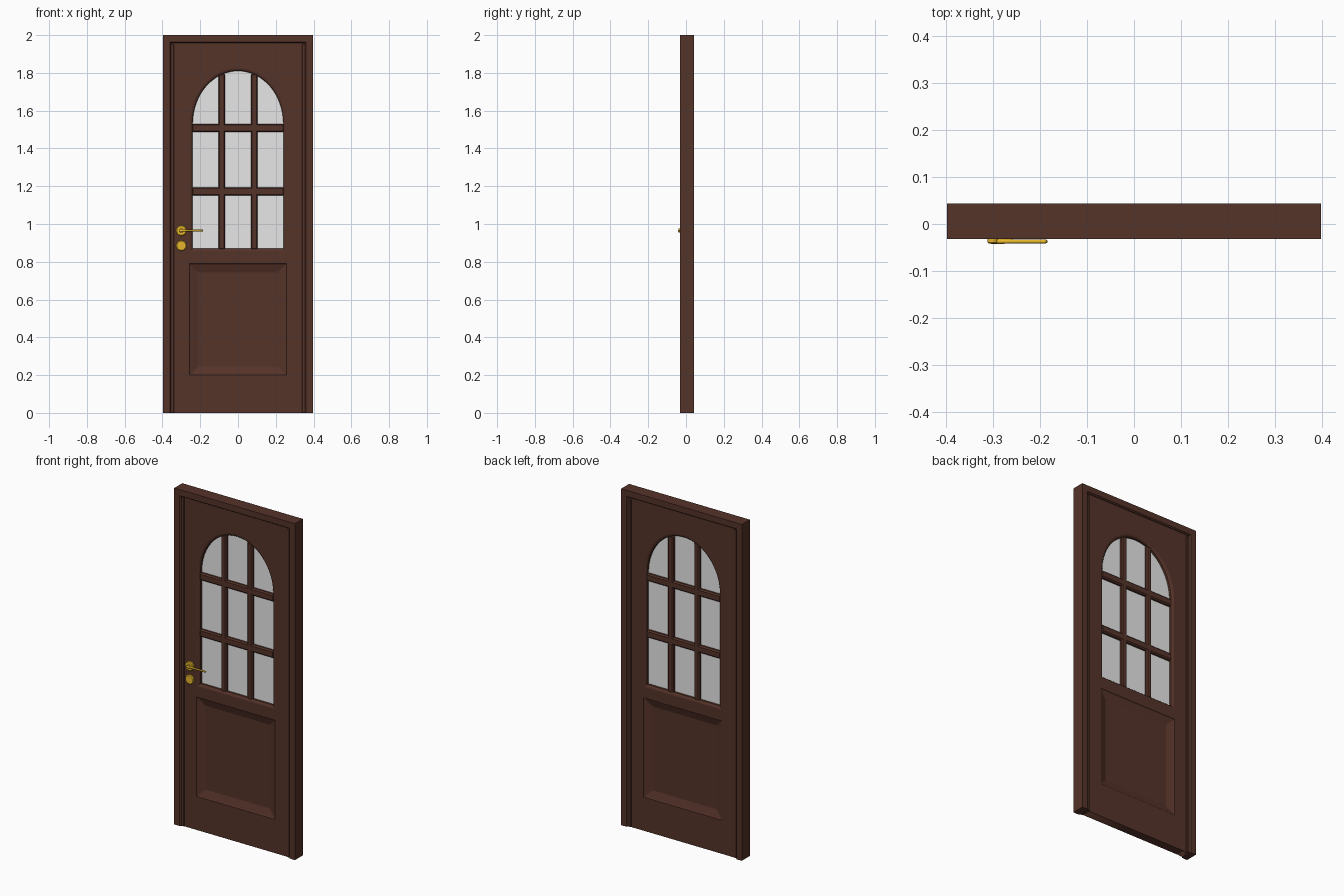
import bpy, bmesh, math
from mathutils import Vector, Matrix

if "Cube" in bpy.data.objects:
    bpy.data.objects.remove(bpy.data.objects["Cube"])


def material(name, color):
    m = bpy.data.materials.new(name)
    m.use_nodes = True
    m.diffuse_color = color
    m.node_tree.nodes["Principled BSDF"].inputs["Base Color"].default_value = color
    return m


WOOD = material("dark brown wood", (0.09, 0.033, 0.022, 1))
GLASS = material("pale glass", (0.8, 0.8, 0.8, 1))
BRASS = material("brass", (0.8, 0.47, 0.025, 1))

HALF_W, HEIGHT = 0.397, 2.0
FRONT, BACK = -0.032, 0.043          # faces of the frame
MID = (FRONT + BACK) / 2
LEAF = 0.026                         # half thickness of the door leaf


def finish(name, bm, mat, smooth=False):
    bmesh.ops.recalc_face_normals(bm, faces=bm.faces)
    me = bpy.data.meshes.new(name)
    bm.to_mesh(me)
    bm.free()
    me.materials.append(mat)
    ob = bpy.data.objects.new(name, me)
    bpy.context.collection.objects.link(ob)
    if smooth:
        bpy.ops.object.select_all(action='DESELECT')
        ob.select_set(True)
        bpy.context.view_layer.objects.active = ob
        bpy.ops.object.shade_smooth_by_angle(angle=math.radians(40))
    return ob


def box(name, x, y, z, mat, bevel=0.0):
    bm = bmesh.new()
    bmesh.ops.create_cube(bm, size=1)
    for v in bm.verts:
        for i, (lo, hi) in enumerate((x, y, z)):
            v.co[i] = hi if v.co[i] > 0 else lo
    if bevel:
        bmesh.ops.bevel(bm, geom=bm.edges[:], offset=bevel, segments=1, affect='EDGES')
    return finish(name, bm, mat)


def loft(name, rings, mat, ring_closed=True, wrap=False, cap=False, smooth=False):
    """Bridge consecutive rings of points that have equal counts."""
    bm = bmesh.new()
    vs = [[bm.verts.new(p) for p in ring] for ring in rings]
    n = len(vs[0])
    for a, b in zip(vs, vs[1:] + ([vs[0]] if wrap else [])):
        for i in range(n if ring_closed else n - 1):
            j = (i + 1) % n
            bm.faces.new((a[i], a[j], b[j], b[i]))
    if cap and ring_closed:
        bm.faces.new(vs[-1])
    elif cap:
        for i in (0, n - 1):
            bm.faces.new([r[i] for r in vs])
    return finish(name, bm, mat, smooth)


# Outlines in the x-z plane
def arch(grow):
    hw, spring, rise, low = 0.24 + grow, 1.53, 0.28 + grow, 0.87 - grow
    curve = [(hw * math.cos(math.pi * i / 32), spring + rise * math.sin(math.pi * i / 32))
             for i in range(33)]
    return [(hw, low)] + curve + [(-hw, low)]


def panel(inset):
    x, lo, hi = 0.257 - inset, 0.2 + inset, 0.79 - inset
    return [(x, lo), (x, hi), (-x, hi), (-x, lo)]


def at_y(outline, y):
    return [(x, y, z) for x, z in outline]


# Outer frame: a mitred profile swept up, across and down
def frame_path(inset, y):
    x = HALF_W - inset
    return [(-x, y, 0), (-x, y, HEIGHT - inset), (x, y, HEIGHT - inset), (x, y, 0)]


frame_profile = [(0, FRONT), (0.036, FRONT), (0.042, FRONT + 0.008),
                 (0.042, BACK - 0.008), (0.036, BACK), (0, BACK)]
loft("frame", [frame_path(d, y) for d, y in frame_profile], WOOD,
     ring_closed=False, wrap=True, cap=True)

# Door stops beside the leaf
for side, name in ((-1, "right_stop"), (1, "left_stop")):
    xs = sorted((side * 0.338, side * 0.357))
    box(name, xs, (FRONT + 0.006, BACK - 0.006), (0, 1.952), WOOD, 0.003)

# Door leaf: a slab with an arched window and a panel opening
cu = bpy.data.curves.new("leaf_outline", 'CURVE')
cu.dimensions, cu.fill_mode, cu.extrude = '2D', 'BOTH', LEAF
slab = [(-0.356, 0), (0.356, 0), (0.356, 1.958), (-0.356, 1.958)]
for outline in (slab, arch(0.014), panel(0)):
    sp = cu.splines.new('POLY')
    sp.points.add(len(outline) - 1)
    for p, (x, z) in zip(sp.points, outline):
        p.co = (x, z, 0, 1)
    sp.use_cyclic_u = True
tmp = bpy.data.objects.new("leaf_outline", cu)
bpy.context.collection.objects.link(tmp)
bpy.context.view_layer.update()
flat = bpy.data.meshes.new_from_object(tmp.evaluated_get(bpy.context.evaluated_depsgraph_get()))
bpy.data.objects.remove(tmp)
bm = bmesh.new()
bm.from_mesh(flat)
bmesh.ops.remove_doubles(bm, verts=bm.verts, dist=0.0001)
bmesh.ops.transform(bm, verts=bm.verts,
                    matrix=Matrix.Translation((0, MID, 0)) @ Matrix.Rotation(math.pi / 2, 4, 'X'))
finish("door_leaf", bm, WOOD)

# Window moulding, rounded on both sides
steps = [(0.014, -LEAF), (0.006, -LEAF + 0.003), (0, -LEAF + 0.010),
         (0, LEAF - 0.010), (0.006, LEAF - 0.003), (0.014, LEAF)]
loft("window_moulding", [at_y(arch(g), MID + y) for g, y in steps], WOOD)

# Sunken lower panel with sloping borders, front and back
for s, name in ((-1, "front_panel"), (1, "back_panel")):
    loft(name, [at_y(panel(i), MID + s * d)
                for i, d in ((0, LEAF), (0.004, LEAF - 0.004), (0.046, LEAF - 0.018))],
         WOOD, cap=True)

# Glass sheet
bm = bmesh.new()
front = bm.faces.new([bm.verts.new(p) for p in at_y(arch(0.002), MID - 0.003)])
ext = bmesh.ops.extrude_face_region(bm, geom=[front])
bmesh.ops.translate(bm, vec=(0, 0.006, 0),
                    verts=[v for v in ext["geom"] if isinstance(v, bmesh.types.BMVert)])
finish("window_glass", bm, GLASS)

# Glazing bars
bar_y = (MID - 0.02, MID + 0.02)
for s, name in ((-1, "right_bar"), (1, "left_bar")):
    box(name, (s * 0.086 - 0.018, s * 0.086 + 0.018), bar_y, (0.862, 1.797), WOOD, 0.007)
for z, name in ((1.172, "lower_bar"), (1.508, "upper_bar")):
    box(name, (-0.245, 0.245), bar_y, (z - 0.022, z + 0.022), WOOD, 0.007)


# Brass fittings: two round plates, a spindle and a lever
def disc(name, z, radius, y0, y1, rim):
    bm = bmesh.new()
    rings = [(radius, y0), (radius, y1 + rim), (radius - rim, y1)]
    vs = [[bm.verts.new((-0.3 + r * math.cos(a), y, z + r * math.sin(a)))
           for a in (math.tau * i / 24 for i in range(24))] for r, y in rings]
    for a, b in zip(vs, vs[1:]):
        for i in range(24):
            j = (i + 1) % 24
            bm.faces.new((a[i], a[j], b[j], b[i]))
    bm.faces.new(vs[-1])
    return finish(name, bm, BRASS, True)


leaf_front = MID - LEAF
disc("handle_plate", 0.965, 0.028, leaf_front, FRONT, 0.004)
disc("lock_plate", 0.885, 0.028, leaf_front, FRONT + 0.001, 0.004)
disc("handle_spindle", 0.965, 0.011, FRONT, -0.041, 0.002)

lever = []
for x, r in ((-0.308, 0.003), (-0.303, 0.006), (-0.25, 0.005), (-0.195, 0.005),
             (-0.187, 0.005), (-0.184, 0.002)):
    lever.append([(x, -0.037 + r * 0.9 * math.cos(a), 0.965 + r * math.sin(a))
                  for a in (math.tau * i / 12 for i in range(12))])
loft("handle_lever", lever, BRASS, cap=True, smooth=True)
